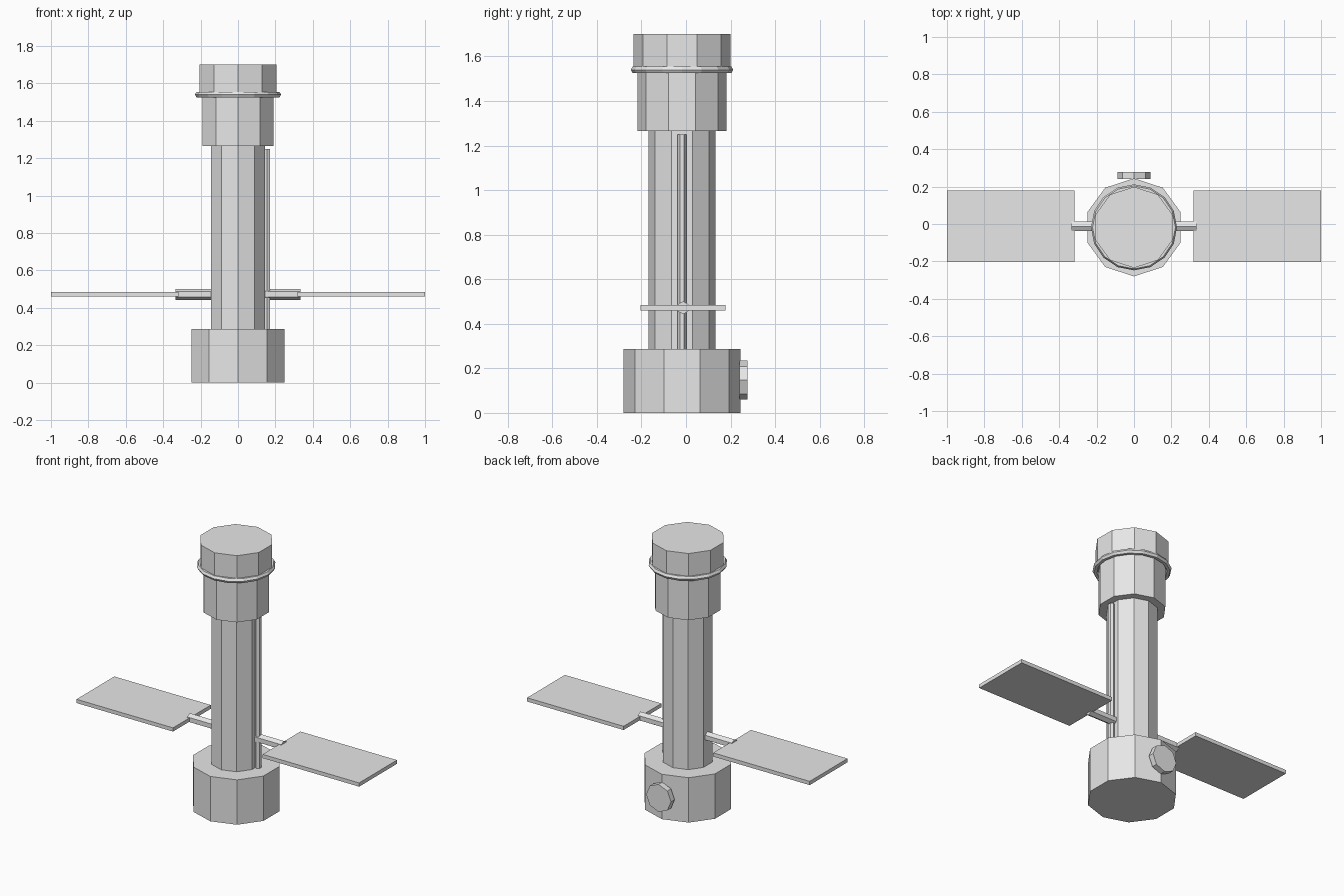
import bpy, math

if "Cube" in bpy.data.objects:
    bpy.data.objects.remove(bpy.data.objects["Cube"])

AXIS_Y = -0.018   # the body axis sits slightly in front of centre

grey = bpy.data.materials.new("light_grey")
grey.diffuse_color = (0.8, 0.8, 0.8, 1.0)
grey.use_nodes = True
grey.node_tree.nodes["Principled BSDF"].inputs["Base Color"].default_value = grey.diffuse_color


def finish(name):
    ob = bpy.context.object
    ob.name = name
    ob.data.materials.clear()
    ob.data.materials.append(grey)
    return ob


def prism(name, sides, radius, axis, start, end, centre, turn=0.0):
    """Flat-sided cylinder along x, y or z; turn spins it about its own axis."""
    bpy.ops.mesh.primitive_cylinder_add(vertices=sides, radius=radius, depth=end - start)
    ob = finish(name)
    mid = (start + end) / 2
    if axis == "z":
        ob.location = (centre[0], centre[1], mid)
        ob.rotation_euler = (0, 0, turn)
    elif axis == "y":
        ob.location = (centre[0], mid, centre[1])
        ob.rotation_euler = (math.pi / 2, 0, 0)
    else:
        ob.location = (mid, centre[0], centre[1])
        ob.rotation_euler = (0, math.pi / 2, 0)
        # spin about own axis before tipping over
        for v in ob.data.vertices:
            x, y = v.co.x, v.co.y
            v.co.x = x * math.cos(turn) - y * math.sin(turn)
            v.co.y = x * math.sin(turn) + y * math.cos(turn)
    return ob


# Ten-sided body sections stacked on one axis
for name, radius, low, high in [
    ("base_module", 0.262, 0.0, 0.287),
    ("main_column", 0.151, 0.287, 1.265),
    ("upper_module", 0.199, 1.265, 1.54),
    ("top_cap", 0.217, 1.54, 1.7),
]:
    prism(name, 10, radius, "z", low, high, (0, AXIS_Y))

# Thin collar between upper module and cap
bpy.ops.mesh.primitive_torus_add(location=(0, AXIS_Y, 1.54), major_segments=16,
                                 minor_segments=6, major_radius=0.213, minor_radius=0.017)
finish("collar_ring")

# Conduit up the right side of the column
prism("side_conduit", 6, 0.02, "z", 0.287, 1.25, (0.155, AXIS_Y))

# Panel booms and flat panels on both sides
for side, label in ((-1, "left"), (1, "right")):
    ends = sorted((side * 0.13, side * 0.333))
    prism(label + "_boom", 6, 0.029, "x", ends[0], ends[1], (-0.013, 0.472), math.pi / 2)
    bpy.ops.mesh.primitive_cube_add(size=1, location=(side * 0.6585, -0.013, 0.472))
    panel = finish(label + "_panel")
    panel.scale = (0.683, 0.382, 0.024)

# Round hatch on the back of the base
prism("back_hatch", 8, 0.088, "y", 0.24, 0.277, (0, 0.147))
